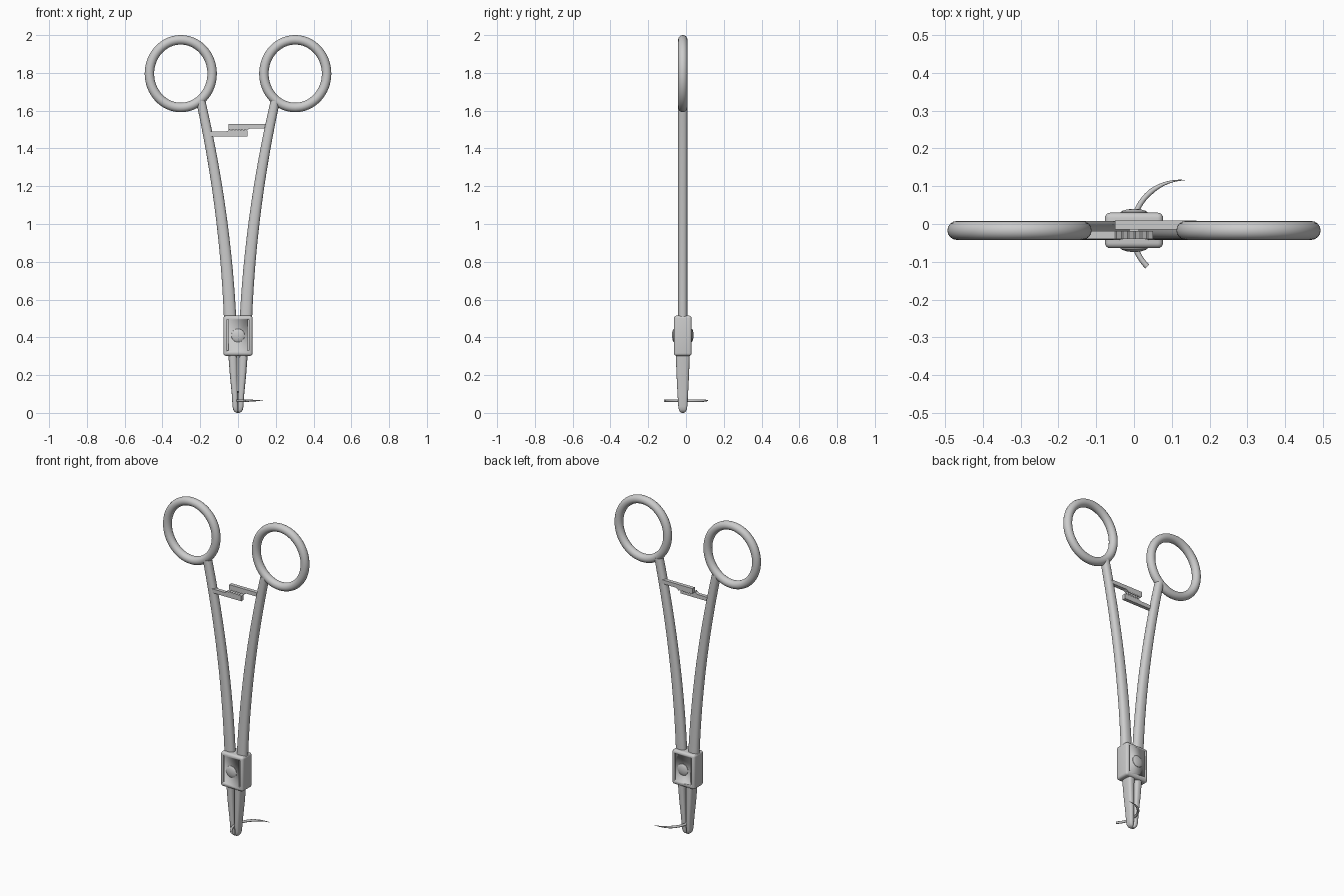
import bpy, bmesh, math
from mathutils import Vector

if "Cube" in bpy.data.objects:
    bpy.data.objects.remove(bpy.data.objects["Cube"])

YC = -0.017  # mid plane of the instrument
TAU = 2 * math.pi


def finish(name, bm, angle=40):
    bmesh.ops.recalc_face_normals(bm, faces=bm.faces)
    me = bpy.data.meshes.new(name)
    bm.to_mesh(me)
    bm.free()
    ob = bpy.data.objects.new(name, me)
    bpy.context.collection.objects.link(ob)
    bpy.ops.object.select_all(action='DESELECT')
    bpy.context.view_layer.objects.active = ob
    ob.select_set(True)
    bpy.ops.object.shade_smooth_by_angle(angle=math.radians(angle))
    return ob


def skin(name, rings, closed=False, angle=40):
    bm = bmesh.new()
    vs = [[bm.verts.new(p) for p in r] for r in rings]
    n, m = len(vs), len(vs[0])
    for i in range(n if closed else n - 1):
        a, b = vs[i], vs[(i + 1) % n]
        for j in range(m):
            k = (j + 1) % m
            bm.faces.new((a[j], a[k], b[k], b[j]))
    if not closed:
        bm.faces.new(vs[0])
        bm.faces.new(vs[-1])
    return finish(name, bm, angle)


def section(x, z, hx, hy, power=1.0, n=28):
    # superellipse slice in the xy plane
    f = lambda v: math.copysign(abs(v) ** power, v)
    return [(x + hx * f(math.cos(TAU * i / n)), YC + hy * f(math.sin(TAU * i / n)), z)
            for i in range(n)]


def box(name, x, y, z, bevel=0.0):
    bm = bmesh.new()
    bmesh.ops.create_cube(bm, size=1)
    for v in bm.verts:
        v.co = [r[0] + (c + 0.5) * (r[1] - r[0]) for c, r in zip(v.co, (x, y, z))]
    if bevel:
        bmesh.ops.bevel(bm, geom=bm.edges[:], offset=bevel, segments=4, profile=0.5, affect='EDGES')
    return finish(name, bm)


for side, s in (("left", -1), ("right", 1)):
    # oval finger ring
    rings = []
    for i in range(64):
        a = TAU * i / 64
        c, d = math.cos(a), math.sin(a)
        rings.append([(s * 0.303 + (0.166 + 0.025 * math.cos(b)) * c,
                       YC + 0.025 * math.sin(b),
                       1.796 + (0.179 + 0.025 * math.cos(b)) * d)
                      for b in (TAU * j / 16 for j in range(16))])
    skin(side + "_finger_ring", rings, closed=True)

    # curved shank
    rings = []
    for i in range(33):
        z = 0.46 + (1.65 - 0.46) * i / 32
        t = z - 0.5
        x = 0.042 + 0.045 * t + 0.078 * t * t
        rings.append(section(s * x, z, 0.033 - 0.008 * i / 32, 0.025, 0.85))
    skin(side + "_shank", rings)

    # tapered jaw with rounded tip
    prof = [(0.33, 0.004, 0.053, 0.038), (0.2, 0.003, 0.043, 0.033), (0.1, 0.001, 0.033, 0.028),
            (0.035, 0.0005, 0.029, 0.024), (0.018, 0.0005, 0.026, 0.021),
            (0.007, 0.0005, 0.020, 0.016), (0.002, 0.0005, 0.012, 0.010), (0.0, 0.0005, 0.004, 0.004)]
    skin(side + "_jaw", [section(s * (a + b) / 2, z, (b - a) / 2, h, 0.65) for z, a, b, h in prof])

# box joint with vertical grooves on both faces
joint = box("box_joint", (-0.077, 0.077), (-0.064, 0.030), (0.302, 0.515), 0.014)
for i, (x, y) in enumerate([(-0.054, -0.064), (0.054, -0.064), (-0.054, 0.030), (0.054, 0.030)]):
    cut = box("groove_cutter_%d" % i, (x - 0.004, x + 0.004), (y - 0.008, y + 0.008), (0.33, 0.495))
    cut.hide_render = True
    cut.hide_set(True)
    mod = joint.modifiers.new("groove", 'BOOLEAN')
    mod.operation, mod.object, mod.solver = 'DIFFERENCE', cut, 'EXACT'
    bpy.context.view_layer.objects.active = joint
    joint.select_set(True)
    bpy.ops.object.modifier_apply(modifier=mod.name)
    bpy.data.objects.remove(cut, do_unlink=True)

# domed pivot rivets
for name, y0, s in (("front_rivet", -0.062, -1), ("back_rivet", 0.028, 1)):
    rings = []
    for r, h in ((0.036, 0), (0.035, 0.004), (0.030, 0.007), (0.020, 0.010), (0.010, 0.0115), (0.002, 0.012)):
        rings.append([(r * math.cos(TAU * j / 32), y0 + s * h, 0.41 + r * math.sin(TAU * j / 32))
                      for j in range(32)])
    skin(name, rings)


# ratchet arms: stepped plates with saw teeth along the facing edge
def ratchet(name, pts, y0, y1):
    bm = bmesh.new()
    f = bm.faces.new([bm.verts.new((x, y0, z)) for x, z in pts])
    ext = bmesh.ops.extrude_face_region(bm, geom=[f])
    moved = [g for g in ext["geom"] if isinstance(g, bmesh.types.BMVert)]
    bmesh.ops.translate(bm, vec=(0, y1 - y0, 0), verts=moved)
    return finish(name, bm, 20)


def arm(s, flip):
    z = lambda h: 1.4975 + flip * h
    pts = [(s * 0.165, z(0.033)), (s * 0.165, z(0.009)), (s * 0.065, z(0.009)), (s * 0.05, z(0.002))]
    for i in range(6):
        x = 0.05 - 0.1 * i / 6
        pts += [(s * (x - 0.004), z(-0.006)), (s * (x - 0.0165), z(0.002))]
    return pts + [(-s * 0.05, z(0.033))]


ratchet("left_ratchet", arm(-1, -1), -0.040, -0.018)
ratchet("right_ratchet", arm(1, 1), -0.014, 0.009)

# curved suture needle held in the jaws, tapering to a point
rings = []
for i in range(41):
    t = i / 40
    a = math.radians(225 - 137 * t)
    r = 0.0072 if t < 0.7 else 0.0072 - 0.0066 * (t - 0.7) / 0.3
    out = Vector((math.cos(a), math.sin(a), 0))
    c = Vector((0.130, -0.018, 0.065)) + out * 0.134
    rings.append([c + out * (r * math.cos(b)) + Vector((0, 0, r * math.sin(b)))
                  for b in (TAU * j / 12 for j in range(12))])
skin("suture_needle", rings)
